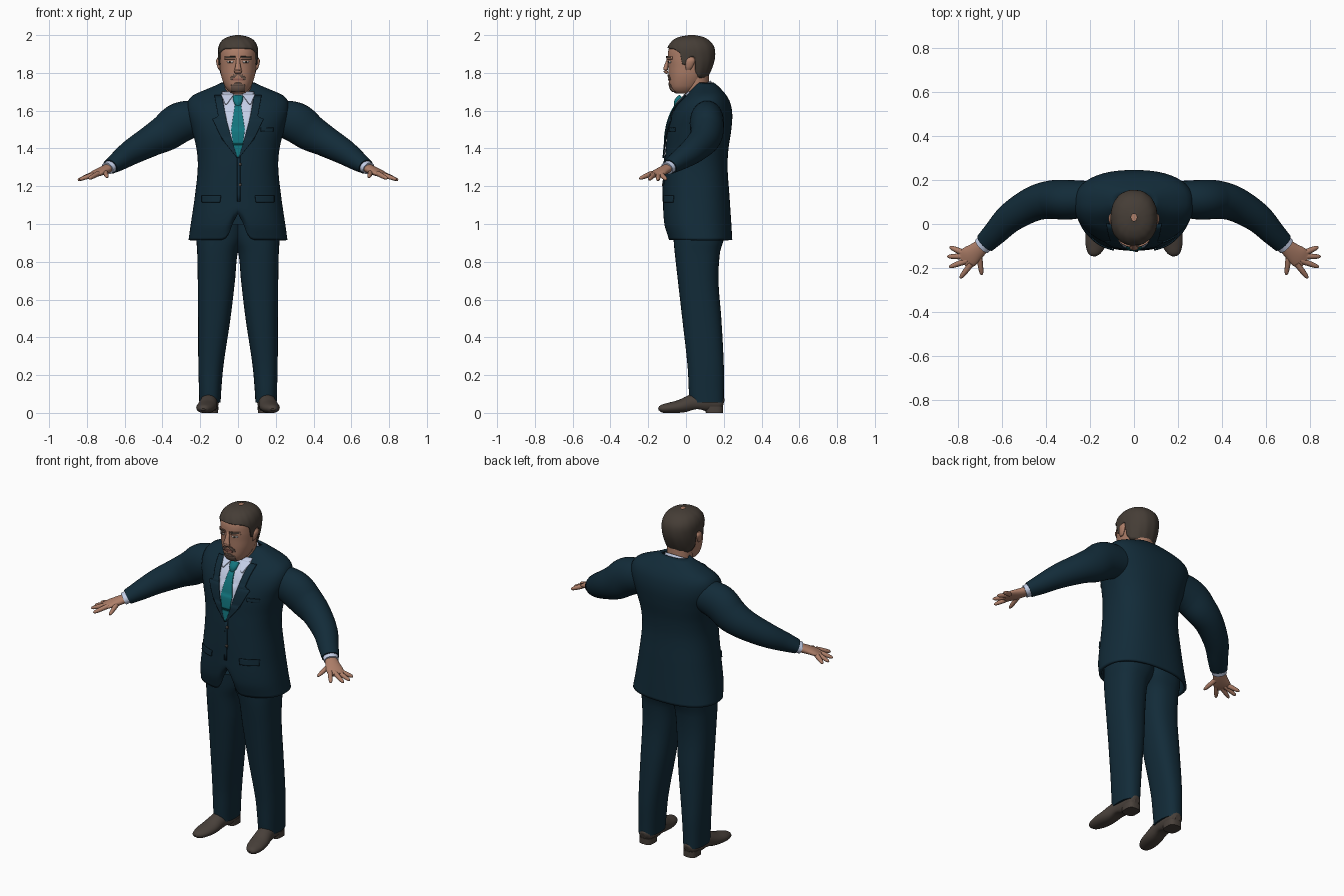
import bpy, bmesh, math
from mathutils import Vector

cube = bpy.data.objects.get("Cube")
if cube:
    bpy.data.objects.remove(cube)


def material(name, *rgb):
    m = bpy.data.materials.new(name)
    m.use_nodes = True
    m.diffuse_color = (*rgb, 1)
    m.node_tree.nodes["Principled BSDF"].inputs["Base Color"].default_value = (*rgb, 1)
    return m


SUIT = material("navy suit", .006, .024, .04)
SHIRT = material("pale blue shirt", .55, .62, .8)
TIE = material("teal tie", .006, .18, .21)
SKIN = material("skin", .42, .21, .14)
HAIR = material("dark brown hair", .06, .047, .037)
SHOE = material("brown leather", .066, .052, .043)
STUBBLE = material("grey stubble", .17, .11, .085)
EYE = material("eye white", .5, .45, .42)
LIP = material("lips", .28, .11, .085)


def interp(ts, rows, t):
    """Smooth interpolation of the rows keyed at ts."""
    last = len(ts) - 1
    i = max(k for k in range(last) if k == 0 or ts[k] <= t)
    h = ts[i + 1] - ts[i]
    s = min(max((t - ts[i]) / h, 0), 1)

    def slope(k, c):
        a, b = max(k - 1, 0), min(k + 1, last)
        return (rows[b][c] - rows[a][c]) / (ts[b] - ts[a]) * h
    return [(2*s**3 - 3*s*s + 1) * rows[i][c] + (3*s*s - 2*s**3) * rows[i+1][c]
            + (s**3 - 2*s*s + s) * slope(i, c) + (s**3 - s*s) * slope(i + 1, c)
            for c in range(len(rows[0]))]


def section(keys, z):
    x0, x1, y0, y1 = interp([k[0] for k in keys], [k[1:] for k in keys], z)
    return (x0 + x1) / 2, (y0 + y1) / 2, (x1 - x0) / 2, (y1 - y0) / 2


def power(v, n):
    return math.copysign(abs(v) ** (2 / n), v)


def point(keys, a, z, n):
    cx, cy, rx, ry = section(keys, z)
    return Vector((cx + rx * power(math.cos(a), n), cy + ry * power(math.sin(a), n), z))


def front(keys, x, z, n):
    cx, cy, rx, ry = section(keys, z)
    return cy - ry * max(0, 1 - abs((x - cx) / rx) ** n) ** (1 / n)


def grid(name, rows, mat, closed=True, caps=True, mirror=False, thick=0, offset=-1):
    """Skin rows of points into one smooth object."""
    bm = bmesh.new()
    rings = [[bm.verts.new(p) for p in r] for r in rows]
    n = len(rows[0])
    for a, b in zip(rings, rings[1:]):
        for j in range(n if closed else n - 1):
            k = (j + 1) % n
            bm.faces.new((a[j], a[k], b[k], b[j]))
    if caps and closed:
        bm.faces.new(rings[0])
        bm.faces.new(rings[-1])
    bmesh.ops.recalc_face_normals(bm, faces=bm.faces)
    me = bpy.data.meshes.new(name)
    bm.to_mesh(me)
    bm.free()
    for p in me.polygons:
        p.use_smooth = len(p.vertices) == 4
    me.materials.append(mat)
    ob = bpy.data.objects.new(name, me)
    bpy.context.collection.objects.link(ob)
    if thick:
        m = ob.modifiers.new("thickness", "SOLIDIFY")
        m.thickness, m.offset = thick, offset
    if mirror:
        ob.modifiers.new("mirror", "MIRROR").use_mirror_merge = False
    return ob


def angles(n):
    return [math.tau * j / n for j in range(n)]


def loft(name, keys, mat, n=2.2, steps=40, seg=48, shape=None, **kw):
    z0, z1 = keys[0][0], keys[-1][0]
    rows = [[point(keys, a, z0 + (z1 - z0) * i / steps, n) for a in angles(seg)]
            for i in range(steps + 1)]
    if shape:
        rows = [[shape(p) for p in r] for r in rows]
    return grid(name, rows, mat, **kw)


def tube(name, keys, mat, per=6, seg=20, shape=None, mirror=True):
    """Sweep an ellipse; keys are x, y, z, upright radius, level radius."""
    ts = list(range(len(keys)))
    rows = []
    for i in range((len(keys) - 1) * per + 1):
        t = i / per
        v = interp(ts, keys, t)
        p = Vector(v[:3])
        d = Vector(interp(ts, keys, min(t + .05, ts[-1]))[:3]) - Vector(interp(ts, keys, max(t - .05, 0))[:3])
        side = d.cross(Vector((0, 0, 1))).normalized()
        up = side.cross(d).normalized()
        ring = [p + side * v[4] * math.cos(a) + up * v[3] * math.sin(a) for a in angles(seg)]
        rows.append([shape(q) for q in ring] if shape else ring)
    return grid(name, rows, mat, mirror=mirror)


def plate(name, keys, rows, mat, n, out=.003, mirror=False, cols=12, steps=6):
    """Thin plate following a lofted front; rows are z, left x, right x."""
    pts = []
    for a, b in zip(rows, rows[1:]):
        for i in range(steps + 1):
            z, x0, x1 = [p + (q - p) * i / steps for p, q in zip(a, b)]
            xs = [x0 + (x1 - x0) * j / cols for j in range(cols + 1)]
            pts.append([Vector((x, front(keys, x, z, n) - out, z)) for x in xs])
    return grid(name, pts, mat, closed=False, mirror=mirror, thick=.006, offset=0)


def sym(rows):
    return [(r[0], -r[1], *r[1:]) for r in rows]


# Jacket body, with the hem cut away at the front opening
torso = sym([(.915, .262, -.095, .245), (1, .25, -.118, .24), (1.15, .228, -.12, .23),
             (1.3, .213, -.115, .22), (1.4, .22, -.107, .225), (1.5, .245, -.098, .24),
             (1.58, .268, -.075, .245), (1.64, .268, -.04, .235), (1.68, .24, 0, .215),
             (1.71, .175, .025, .19), (1.735, .115, .045, .165), (1.75, .085, .055, .145)])


def cutaway(p):
    if p.y < 0 and p.z < 1.1:
        p.z += .14 * math.exp(-(p.x / .04) ** 2) * (1.1 - p.z) / .185
    return p


TN = 2.4
loft("jacket_body", torso, SUIT, TN, 60, 96, cutaway, caps=False, thick=.015)
plate("jacket_lapels", torso, [(1.35, 0, .006), (1.45, .034, .085), (1.555, .062, .135),
      (1.57, .065, .105), (1.68, .085, .125)], SUIT, TN, .009, True)
plate("jacket_overlap", torso, [(1.12, -.004, .012), (1.36, -.004, .012)], SUIT, TN, .002)
plate("pocket_flaps", torso, [(1.115, .095, .19), (1.15, .09, .19)], SUIT, TN, .006, True)
plate("breast_pocket", torso, [(1.49, .12, .185), (1.51, .12, .185)], SUIT, TN, .003)
for z in (1.2, 1.31):
    plate("jacket_button", torso, [(z, .004, .018), (z + .014, .004, .018)], SHOE, TN, .005, steps=2)

# Shirt front and tie
plate("shirt_front", torso, [(1.35, -.003, .003), (1.45, -.036, .036), (1.56, -.066, .066),
      (1.7, -.085, .085)], SHIRT, TN, .004)
plate("tie", torso, [(1.355, -.004, .004), (1.42, -.026, .026), (1.5, -.036, .036),
      (1.63, -.016, .016)], TIE, TN, .01)
tube("tie_knot", [(0, -.052, 1.625, .012, .014), (0, -.046, 1.65, .016, .024),
                  (0, -.025, 1.675, .014, .028)], TIE, mirror=False)


# Collar and neck lean forward
def lean(p):
    p.z += (p.y - .06) * .55
    return p


loft("shirt_collar", sym([(1.64, .1, -.03, .155), (1.68, .092, -.022, .145),
     (1.72, .08, -.012, .132)]), SHIRT, 2, 8, shape=lean, caps=False, thick=.008)
plate("collar_points", torso, [(1.635, .058, .068), (1.685, .022, .09)], SHIRT, TN, .012, True)
loft("neck", sym([(1.6, .075, 0, .14), (1.7, .072, -.005, .125), (1.8, .076, -.01, .12)]),
     SKIN, 2, 10)

# Trousers
loft("trouser_legs", [(.055, .092, .205, .02, .2), (.1, .09, .206, .016, .2),
     (.25, .077, .21, .008, .2), (.5, .04, .211, -.02, .187), (.7, .016, .213, -.043, .172),
     (.85, .001, .216, -.06, .18), (.92, -.03, .22, -.066, .2), (1, -.04, .215, -.07, .2)],
     SUIT, 2.4, 40, 36, mirror=True)


# Shoes with heels
def flatten(p):
    p.z = max(p.z, .02 * math.exp(-((p.y - .06) / .05) ** 2))
    return p


tube("shoes", [(.145, .197, .045, .02, .015), (.146, .18, .05, .04, .038), (.147, .12, .058, .055, .046),
     (.155, .04, .052, .048, .046), (.165, -.03, .034, .036, .052), (.175, -.09, .026, .028, .047),
     (.183, -.13, .022, .02, .03), (.185, -.145, .018, .006, .012)], SHOE, shape=flatten)
loft("shoe_heels", [(0, .105, .188, .105, .196), (.035, .104, .188, .1, .197)], SHOE, 3, 2, 24, mirror=True)

# Sleeves, cuffs and hands
tube("sleeves", [(.19, .115, 1.565, .09, .08), (.3, .11, 1.54, .106, .09), (.38, .11, 1.485, .098, .087),
     (.46, .09, 1.44, .083, .079), (.56, .03, 1.383, .068, .068), (.63, -.04, 1.335, .053, .056),
     (.676, -.086, 1.304, .04, .048)], SUIT, seg=32)
tube("shirt_cuffs", [(.665, -.075, 1.31, .034, .042), (.692, -.101, 1.294, .033, .041)], SHIRT)
tube("palms", [(.68, -.09, 1.299, .024, .032), (.715, -.122, 1.283, .022, .04),
     (.75, -.15, 1.268, .017, .048), (.778, -.17, 1.256, .01, .04)], SKIN)
fingers = {"thumbs": ((.705, -.135, 1.28), (.692, -.232, 1.247)),
           "index_fingers": ((.739, -.18, 1.268), (.79, -.246, 1.24)),
           "middle_fingers": ((.755, -.165, 1.265), (.84, -.196, 1.235)),
           "ring_fingers": ((.768, -.147, 1.262), (.848, -.148, 1.232)),
           "little_fingers": ((.778, -.13, 1.26), (.838, -.104, 1.235))}
for name, (a, b) in fingers.items():
    a, b = Vector(a), Vector(b)
    tube(name, [(*a.lerp(b, t), r, r) for t, r in
                ((0, .014), (.5, .0125), (.88, .009), (1, .003))], SKIN, 3, 10)

# Head
head = sym([(1.692, .035, -.055, .02), (1.705, .052, -.074, .05), (1.73, .07, -.086, .08),
            (1.78, .088, -.091, .11), (1.83, .096, -.094, .134), (1.88, .1, -.097, .147),
            (1.93, .098, -.09, .143), (1.965, .08, -.065, .118), (1.983, .05, -.03, .085),
            (1.9915, .012, .015, .045)])
HN = 2.2
loft("head", head, SKIN, HN, 60, 64)
tube("nose", [(0, -.09, 1.878, .008, .01), (0, -.103, 1.84, .011, .013),
     (0, -.108, 1.812, .012, .02), (0, -.098, 1.797, .006, .016)], SKIN, mirror=False)
loft("ears", [(1.815, .094, .1, .0, .022), (1.83, .092, .109, -.002, .034),
     (1.865, .092, .116, 0, .048), (1.882, .094, .108, .014, .04)], SKIN, 2, 10, 16, mirror=True)
plate("brow_ridges", head, [(1.872, .016, .07), (1.888, .014, .068)], SKIN, HN, .005, True)
plate("eyebrows", head, [(1.879, .018, .066), (1.888, .016, .062)], HAIR, HN, .007, True)
plate("eyes", head, [(1.853, .028, .054), (1.863, .024, .056)], EYE, HN, .0, True, steps=2)
plate("irises", head, [(1.853, .036, .045), (1.863, .036, .045)], HAIR, HN, .001, True, steps=2)
plate("moustache", head, [(1.762, .034, .042), (1.778, .016, .038), (1.792, 0, .02)], STUBBLE, HN, .003, True)
plate("mouth", head, [(1.759, -.026, .026), (1.771, -.03, .03)], LIP, HN, .002)
plate("chin_beard", head, [(1.7, -.034, .034), (1.735, -.036, .036), (1.748, -.012, .012)], STUBBLE, HN, .002)

# Hair wraps the skull down to a hairline that dips at sideburns and nape
line = [(-.11, 1.93), (-.065, 1.925), (-.03, 1.905), (-.015, 1.845), (.01, 1.84),
        (.018, 1.885), (.045, 1.885), (.06, 1.81), (.09, 1.78), (.16, 1.765)]


def hairline(y):
    for (a, p), (b, q) in zip(line, line[1:]):
        if y <= b:
            return p + (q - p) * max(0, y - a) / (b - a)
    return line[-1][1]


centre = Vector((0, .03, 1.85))
hair = []
for i in range(25):
    t = math.sin(max(i - 1, 0) / 23 * math.pi / 2)
    row = []
    for a in angles(128):
        low = hairline(point(head, a, 1.88, HN).y)
        p = point(head, a, low + (1.9915 - low) * t, HN)
        swell = .98 if i == 0 else 1.06 + .008 * math.sin(a * 14 + t * 5) * (1 - t)
        row.append(centre + (p - centre) * swell)
    hair.append(row)
grid("hair", hair, HAIR, caps=False)
